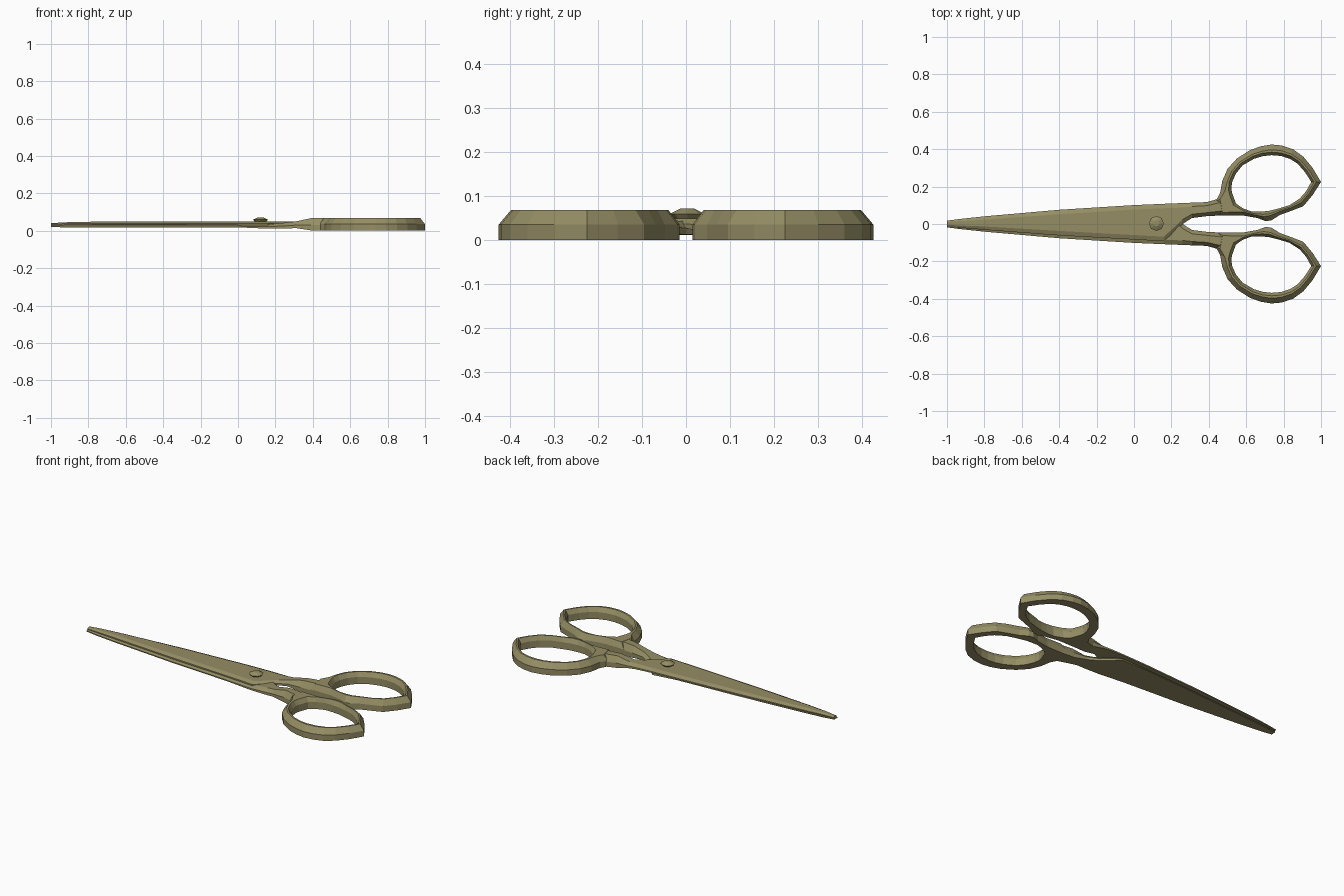
import bpy, bmesh
from mathutils import Vector

if "Cube" in bpy.data.objects:
    bpy.data.objects.remove(bpy.data.objects["Cube"])

# finger loop: outer x, y and matching inner x, y
LOOP = [(.435, .12, .525, .165), (.46, .165, .52, .19), (.472, .23, .525, .225),
        (.50, .295, .545, .27), (.55, .35, .58, .313), (.62, .395, .64, .348),
        (.68, .416, .69, .363), (.735, .425, .735, .368), (.79, .42, .785, .364),
        (.85, .40, .835, .348), (.905, .36, .875, .322), (.955, .30, .912, .28),
        (1.0, .225, .948, .225), (.955, .155, .92, .175), (.905, .095, .885, .135),
        (.84, .07, .83, .10), (.78, .048, .77, .082), (.735, .02, .72, .07),
        (.705, .015, .68, .066), (.66, .032, .63, .066), (.58, .046, .58, .085),
        (.45, .046, .545, .11)]

# blade and shank stations: x, y low, y high, then z low/high (upper), z low/high (lower)
BLADE = [(-1, -.012, .018, .03, .040, .020, .032), (-.93, -.02, .027, .032, .045, .018, .032),
         (-.8, -.031, .041, .032, .048, .018, .032), (-.4, -.061, .076, .032, .049, .018, .032),
         (0, -.083, .101, .032, .049, .018, .032), (.16, -.092, .108, .030, .049, .011, .034),
         (.26, 0, .112, .026, .049, .012, .044), (.31, .032, .114, .020, .050, .014, .050),
         (.39, .042, .117, .002, .067, .002, .067), (.47, .046, .14, 0, .067, 0, .067)]


def skin(name, sections, closed, mirror):
    """Loft a list of equal point rings, flat shaded."""
    bm = bmesh.new()
    rows = [[bm.verts.new((x, -y if mirror else y, z)) for x, y, z in s] for s in sections]
    n = len(rows[0])
    for i in range(len(rows) if closed else len(rows) - 1):
        a, b = rows[i], rows[(i + 1) % len(rows)]
        for j in range(n):
            bm.faces.new((a[j], a[(j + 1) % n], b[(j + 1) % n], b[j]))
    if not closed:
        bm.faces.new(rows[0])
        bm.faces.new(rows[-1])
    bmesh.ops.recalc_face_normals(bm, faces=bm.faces)
    me = bpy.data.meshes.new(name)
    bm.to_mesh(me)
    bm.free()
    ob = bpy.data.objects.new(name, me)
    bpy.context.collection.objects.link(ob)
    me.materials.append(metal)
    return ob


def finger_loop(name, mirror):
    sections = []
    for ox, oy, ix, iy in LOOP:
        o, i = Vector((ox, oy)), Vector((ix, iy))
        d = i - o
        u, w = d.normalized(), d.length
        to, ti = o + u * min(.028, w * .5), i - u * min(.016, w * .3)
        sections.append([(*o, 0), (*o, .035), (*to, .068), (*ti, .068), (*i, .042), (*i, 0)])
    return skin(name, sections, True, mirror)


def blade(name, mirror):
    sections = []
    for s in BLADE:
        x, lo, hi = s[:3]
        zl, zh = s[5:7] if mirror else s[3:5]
        c = min(.024, (hi - lo) * .25)
        zm = zl + (zh - zl) * .45
        sections.append([(x, lo, zl), (x, lo, zm), (x, lo + c, zh),
                         (x, hi - c, zh), (x, hi, zm), (x, hi, zl)])
    return skin(name, sections, False, mirror)


metal = bpy.data.materials.new("brass")
metal.diffuse_color = (.30, .27, .13, 1)
metal.use_nodes = True
metal.node_tree.nodes["Principled BSDF"].inputs["Base Color"].default_value = metal.diffuse_color

# two mirrored halves, one blade riding over the other
for label, mirror in (("upper", False), ("lower", True)):
    blade(label + "_blade", mirror)
    finger_loop(label + "_finger_loop", mirror)

# pivot screw with a flared, slightly domed head
bm = bmesh.new()
for r1, r2, z0, z1 in ((.024, .04, .042, .059), (.04, .016, .059, .071)):
    g = bmesh.ops.create_cone(bm, cap_ends=True, segments=8, radius1=r1, radius2=r2, depth=z1 - z0)
    bmesh.ops.translate(bm, verts=g["verts"], vec=(.12, .003, (z0 + z1) / 2))
me = bpy.data.meshes.new("pivot_screw")
bm.to_mesh(me)
bm.free()
me.materials.append(metal)
bpy.context.collection.objects.link(bpy.data.objects.new("pivot_screw", me))
